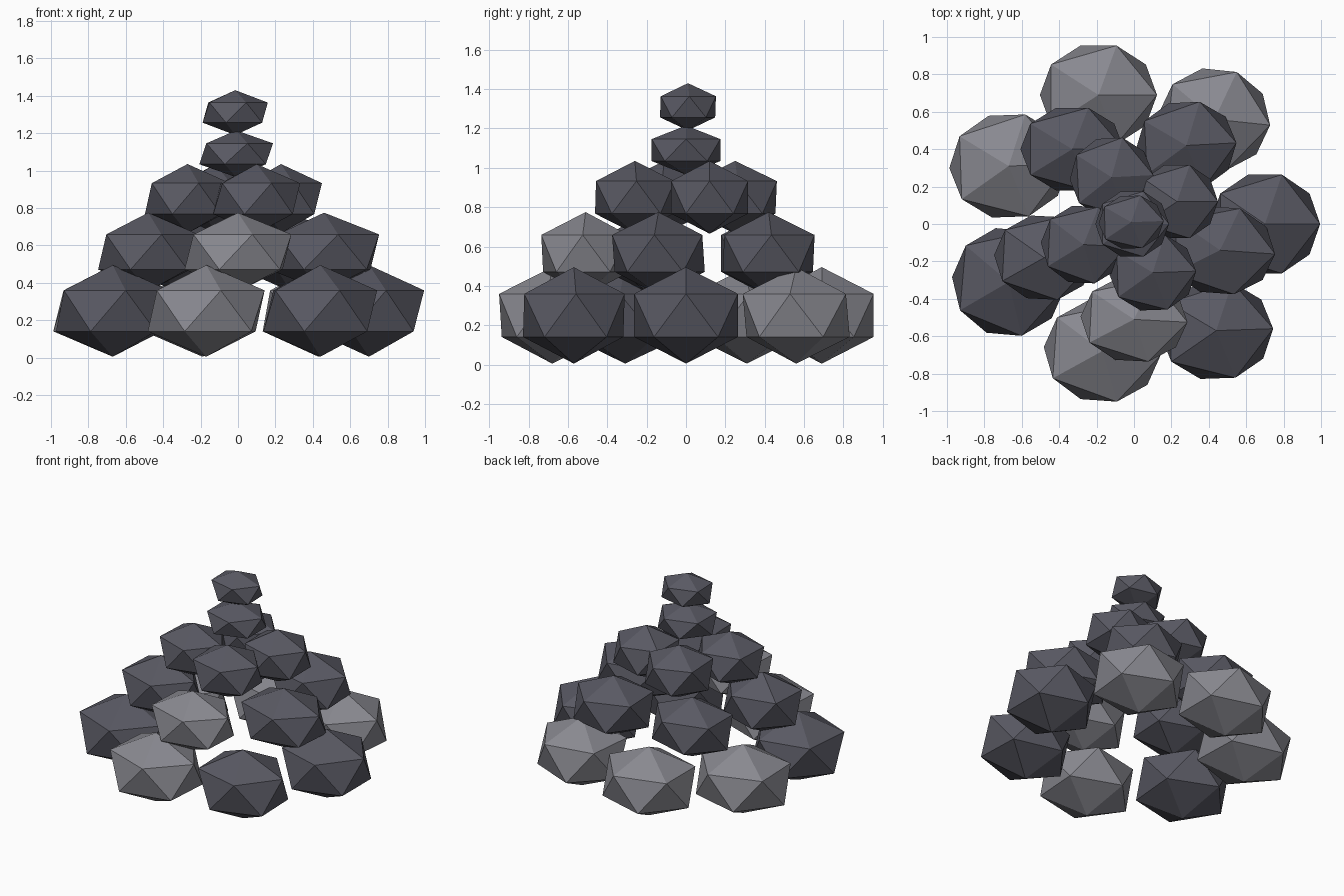
import bpy
from math import radians

if "Cube" in bpy.data.objects:
    bpy.data.objects.remove(bpy.data.objects["Cube"])


def material(name, c):
    m = bpy.data.materials.new(name)
    m.diffuse_color = (*c, 1)
    m.use_nodes = True
    m.node_tree.nodes["Principled BSDF"].inputs["Base Color"].default_value = m.diffuse_color
    return m


DARK = material("dark_stone", (0.10, 0.10, 0.125))
LIGHT = material("light_stone", (0.25, 0.25, 0.28))


def stone(name, loc, size, mat, tilt=(0, 0, 0)):
    """Faceted stone: a squashed icosahedron."""
    bpy.ops.mesh.primitive_ico_sphere_add(
        subdivisions=1, radius=1, location=loc, rotation=[radians(a) for a in tilt])
    o = bpy.context.object
    o.name = name
    o.scale = size
    o.data.materials.append(mat)


# Each stone: x, y, half width, half depth, colour, turn
layers = [
    # base ring of seven
    ("base_stone", 0.25, 0.245, [
        (0.70, 0.00, 0.33, 0.31, DARK, 0),
        (0.43, 0.56, 0.335, 0.31, LIGHT, -6),
        (-0.19, 0.69, 0.35, 0.31, LIGHT, 0),
        (-0.67, 0.31, 0.355, 0.32, LIGHT, 2),
        (-0.67, -0.31, 0.34, 0.33, DARK, -5),
        (-0.17, -0.68, 0.35, 0.31, LIGHT, -4),
        (0.44, -0.57, 0.34, 0.30, DARK, 2)]),
    # second ring of five
    ("second_stone", 0.565, 0.21, [
        (0.00, -0.51, 0.32, 0.26, LIGHT, -3),
        (0.46, -0.14, 0.33, 0.27, DARK, -4),
        (0.28, 0.42, 0.30, 0.27, DARK, 3),
        (-0.33, 0.40, 0.31, 0.26, DARK, 0),
        (-0.48, -0.18, 0.30, 0.26, DARK, -3)]),
    # third ring of four
    ("third_stone", 0.85, 0.185, [
        (0.23, 0.12, 0.245, 0.23, DARK, 0),
        (-0.12, 0.25, 0.25, 0.245, DARK, 3),
        (-0.27, -0.11, 0.255, 0.24, DARK, -3),
        (0.10, -0.26, 0.26, 0.235, DARK, 2)]),
    # neck and cap stones
    ("neck_stone", 1.09, 0.125, [(-0.01, 0.0, 0.22, 0.205, DARK, 0)]),
    ("cap_stone", 1.31, 0.12, [(-0.015, 0.01, 0.195, 0.165, DARK, 2)]),
]
for name, z, half_height, stones in layers:
    for i, (x, y, sx, sy, mat, turn) in enumerate(stones):
        stone(f"{name}_{i + 1}", (x, y, z), (sx, sy, half_height), mat, (0, 0, turn))
